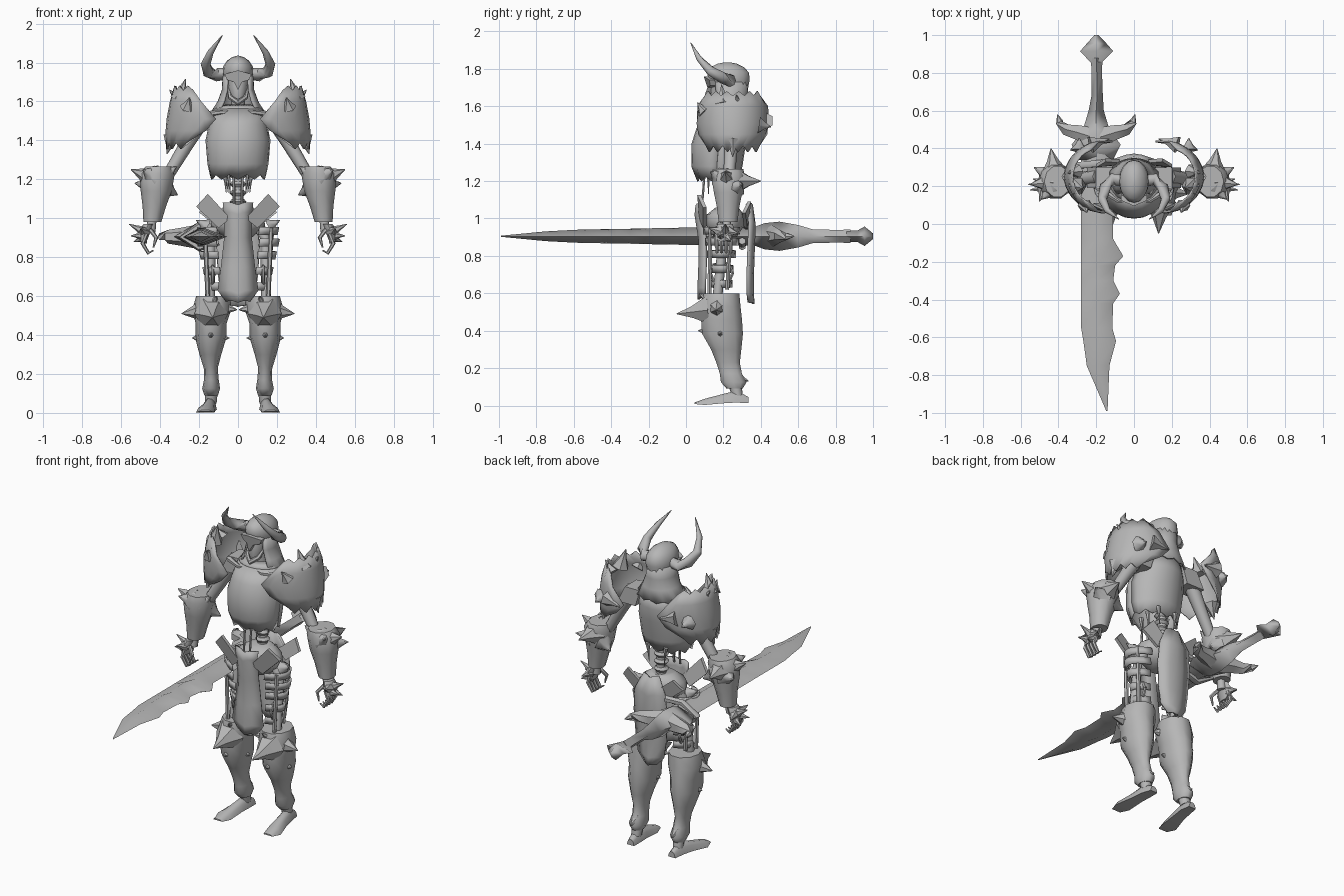
import bpy, bmesh, math
from mathutils import Vector

steel = bpy.data.materials.new("grey_steel")
steel.diffuse_color = (0.47, 0.47, 0.47, 1)


def make(name, verts, faces, thick=0, angle=50):
    me = bpy.data.meshes.new(name)
    me.from_pydata([tuple(v) for v in verts], [], faces)
    bm = bmesh.new()
    bm.from_mesh(me)
    bmesh.ops.recalc_face_normals(bm, faces=bm.faces)
    bm.to_mesh(me)
    bm.free()
    ob = bpy.data.objects.new(name, me)
    bpy.context.collection.objects.link(ob)
    me.materials.append(steel)
    bpy.ops.object.select_all(action='DESELECT')
    ob.select_set(True)
    bpy.context.view_layer.objects.active = ob
    bpy.ops.object.shade_smooth_by_angle(angle=math.radians(angle))
    if thick:
        m = ob.modifiers.new("thickness", 'SOLIDIFY')
        m.thickness = thick
        m.offset = 0
    return ob


def skin(name, rings, closed=True, caps=True, thick=0, angle=50):
    """Bridge a list of equal-length point rings."""
    n = len(rings[0])
    verts = [p for r in rings for p in r]
    faces = [(i*n+j, i*n+(j+1) % n, (i+1)*n+(j+1) % n, (i+1)*n+j)
             for i in range(len(rings)-1) for j in range(n if closed else n-1)]
    if caps and closed:
        faces += [tuple(range(n)), tuple(range((len(rings)-1)*n, len(rings)*n))]
    return make(name, verts, faces, thick, angle)


def loft(name, rows, n=10):
    """Stacked ellipses: z, cx, cy, rx, ry."""
    return skin(name, [[(cx+rx*math.cos(2*math.pi*k/n), cy+ry*math.sin(2*math.pi*k/n), z)
                        for k in range(n)] for z, cx, cy, rx, ry in rows])


def shell(name, rows, a0, a1, n, s=1, jag_first=0, jag_last=0, thick=0.01):
    """Curved open plate around a vertical axis, toothed rims; a row may give its own half span."""
    rings = []
    for i, (z, cx, cy, rx, ry, *span) in enumerate(rows):
        jag = jag_first if i == 0 else jag_last if i == len(rows)-1 else 0
        b0, b1 = (-span[0], span[0]) if span else (a0, a1)
        ring = []
        for k in range(n+1):
            a = math.radians(b0+(b1-b0)*k/n)
            ring.append((s*(cx+rx*math.cos(a)), cy+ry*math.sin(a), z+(jag if k % 2 else 0)))
        rings.append(ring)
    return skin(name, rings, False, False, thick)


def tube(name, path, radii, n=8):
    pts = [Vector(p) for p in path]
    rings = []
    for i, p in enumerate(pts):
        d = (pts[min(i+1, len(pts)-1)]-pts[max(i-1, 0)]).normalized()
        ref = Vector((0, 1, 0)) if abs(d.y) < 0.8 else Vector((0, 0, 1))
        u = d.cross(ref).normalized()
        v = d.cross(u)
        rings.append([p+radii[i]*(u*math.cos(2*math.pi*k/n)+v*math.sin(2*math.pi*k/n)) for k in range(n)])
    return skin(name, rings)


def spike(name, base, tip, r):
    """Thorn with a concave flare at its root."""
    b, t = Vector(base), Vector(tip)
    return tube(name, [b, b.lerp(t, .5), t], [r, r*.42, 0.002], 6)


def panel(name, rows, ridge):
    """Hanging plate with a centre ridge: z, half width, y."""
    return skin(name, [[(-w, y, z), (-w*.4, y+ridge, z), (0, y+ridge*1.3, z - .15*w), (w*.4, y+ridge, z), (w, y, z)]
                       for z, w, y in rows], False, False, 0.014)


def plate(name, pts, depth):
    """Flat outline pushed back along y."""
    return skin(name, [pts, [(x, y+depth, z) for x, y, z in pts]], angle=30)


def blade(name, rows, z=0.905):
    """Diamond sections along y: y, left, right, half height."""
    return skin(name, [[(a, y, z), ((a+b)/2, y, z+h), (b, y, z), ((a+b)/2, y, z-h)] for y, a, b, h in rows], angle=75)


# --- sword
blade("sword_blade", [
    (-.99, -.147, -.14, .003), (-.75, -.25, -.13, .026), (-.62, -.268, -.095, .033), (-.55, -.28, -.115, .036),
    (-.42, -.28, -.11, .038), (-.37, -.28, -.075, .04), (-.3, -.28, -.11, .04), (-.22, -.28, -.1, .042),
    (-.17, -.28, -.057, .043), (-.08, -.28, -.11, .045), (.1, -.28, -.11, .047), (.4, -.28, -.11, .05)])
blade("sword_hilt", [
    (.34, -.29, -.11, .04), (.42, -.33, -.07, .07), (.5, -.27, -.13, .078), (.6, -.24, -.16, .06),
    (.68, -.225, -.165, .036), (.82, -.225, -.17, .034), (.88, -.23, -.165, .036)])
blade("sword_pommel", [(.85, -.225, -.175, .03), (.915, -.285, -.11, .03), (.955, -.25, -.145, .052), (1, -.21, -.19, .015)])
for s in (-1, 1):
    tube("sword_guard", [(-.2+s*x, y, .905) for x, y in ((.02, .46), (.1, .485), (.16, .5), (.195, .54), (.205, .58))],
         [.06, .045, .035, .02, .002], 6)

# --- cuirass, neck and spine
shell("cuirass", [(1.225, 0, .17, .14, .105), (1.28, 0, .165, .152, .132), (1.4, 0, .175, .162, .14),
                  (1.48, 0, .195, .145, .135), (1.56, 0, .215, .125, .1)], 0, 360, 20, jag_first=-.025)
shell("collar", [(1.56, 0, .215, .125, .1), (1.58, 0, .22, .06, .06)], 0, 360, 16)
tube("neck", [(0, .23, 1.5), (0, .22, 1.66)], [.035, .035])
tube("spine", [(0, .23, .98), (0, .24, 1.1), (0, .23, 1.4)], [.035, .026, .03])
for i in range(4):
    loft("vertebra", [(1.07+.045*i, 0, .235, .03, .03), (1.085+.045*i, 0, .235, .044, .04), (1.1+.045*i, 0, .235, .03, .03)], 8)
for s in (-1, 1):
    for x, y in ((.05, .12), (.07, .2), (.06, .28)):
        spike("rib_end", (s*x, y, 1.24), (s*(x-.01), y, 1.13), .014)
    tube("belly_cord", [(s*.022, .1, 1.25), (s*.02, .085, 1.06)], [.007, .007], 6)
    tube("collar_bone", [(0, .13, 1.55), (s*.08, .12, 1.545), (s*.2, .2, 1.53)], [.012, .012, .018], 6)

# --- skull, helmet and horns
loft("skull", [(1.6, 0, .17, .03, .035), (1.63, 0, .175, .04, .05), (1.68, 0, .205, .055, .075),
               (1.74, 0, .225, .068, .09)], 10)
loft("helmet", [(1.69, 0, .24, .072, .09), (1.74, 0, .23, .08, .11), (1.78, 0, .225, .076, .112),
                (1.81, 0, .22, .056, .088), (1.828, 0, .22, .03, .05), (1.835, 0, .22, .006, .012)], 16)
plate("brow_mask", [(-.07, .125, 1.74), (0, .095, 1.76), (.07, .125, 1.74), (.055, .13, 1.71),
                    (.02, .115, 1.7), (0, .1, 1.66), (-.02, .115, 1.7), (-.055, .13, 1.71)], .03)
tube("jaw", [(-.05, .2, 1.67), (-.038, .14, 1.62), (0, .115, 1.595), (.038, .14, 1.62), (.05, .2, 1.67)],
     [.008, .013, .016, .013, .008], 6)
shell("neck_guard", [(1.73, 0, .23, .075, .1), (1.66, 0, .23, .078, .095), (1.6, 0, .235, .1, .1),
                     (1.54, 0, .235, .14, .11)], -45, 225, 16, jag_last=-.015)
for s in (-1, 1):
    tube("horn", [(s*.05, .23, 1.745), (s*.11, .235, 1.737), (s*.153, .195, 1.752), (s*.167, .13, 1.79),
                  (s*.14, .07, 1.855), (s*.08, .025, 1.94)], [.03, .034, .031, .025, .016, .002])

for s in (-1, 1):
    # --- pauldron: curved plate, its front and back edges cut on a slant
    shell("pauldron", [(1.39, .15, .25, .215, .165, 58), (1.45, .15, .25, .217, .18, 86), (1.51, .15, .25, .212, .19, 100),
                       (1.6, .17, .25, .175, .185, 84), (1.655, .185, .25, .14, .15, 72)], 0, 0, 12, s, -.035, .025)
    for b, t, r in (((.3, .2, 1.61), (.27, .19, 1.715), .05), ((.3, .28, 1.6), (.352, .27, 1.66), .04),
                    ((.23, .42, 1.52), (.13, .45, 1.5), .05), ((.29, .39, 1.5), (.29, .455, 1.49), .05),
                    ((.26, .1, 1.57), (.25, .06, 1.62), .04), ((.34, .25, 1.42), (.365, .25, 1.33), .045)):
        spike("pauldron_spike", (s*b[0], b[1], b[2]), (s*t[0], t[1], t[2]), r)
    plate("shoulder_strap", [(s*.1, .19, 1.55), (s*.2, .19, 1.55), (s*.25, .19, 1.45), (s*.13, .19, 1.45)], .11)

    # --- arm and gauntlet
    tube("upper_arm", [(s*.18, .25, 1.52), (s*.27, .24, 1.37), (s*.36, .23, 1.22)], [.045, .036, .03])
    loft("forearm_guard", [(1.265, s*.405, .225, .07, .085), (1.23, s*.415, .225, .09, .095), (1.14, s*.42, .225, .08, .08),
                           (1.06, s*.43, .225, .06, .063), (.98, s*.44, .225, .046, .053)])
    for b, t, r in (((.45, .22, 1.21), (.55, .21, 1.25), .065), ((.42, .27, 1.2), (.44, .4, 1.2), .075),
                    ((.45, .26, 1.17), (.53, .3, 1.18), .065), ((.44, .18, 1.22), (.49, .13, 1.25), .06),
                    ((.38, .2, 1.22), (.315, .19, 1.265), .055), ((.37, .26, 1.15), (.31, .28, 1.12), .06)):
        spike("forearm_spike", (s*b[0], b[1], b[2]), (s*t[0], t[1], t[2]), r)
    tube("wrist", [(s*.44, .22, 1.0), (s*.45, .215, .93)], [.022, .026])
    loft("hand_plate", [(.97, s*.46, .21, .026, .04), (.93, s*.48, .205, .03, .055), (.88, s*.485, .2, .016, .04)], 8)
    for b, t in (((.48, .21, .93), (.56, .21, .97)), ((.48, .19, .91), (.55, .18, .91)), ((.48, .22, .9), (.535, .24, .88)),
                 ((.48, .18, .93), (.5, .12, .95)), ((.48, .23, .93), (.5, .285, .92))):
        spike("hand_spike", (s*b[0], b[1], b[2]), (s*t[0], t[1], t[2]), .032)
    for y in (.165, .19, .215, .24):
        tube("finger", [(s*.47, y, .92), (s*.49, y, .87), (s*.46, y, .82), (s*.435, y, .835)], [.011, .011, .009, .004], 6)
    tube("thumb", [(s*.45, .18, .94), (s*.42, .16, .9), (s*.435, .155, .85)], [.011, .011, .004], 6)

    # --- hips: bones, bands and belt flaps
    tube("thigh_bone", [(s*.09, .22, .98), (s*.14, .2, .9), (s*.145, .165, .55)], [.035, .026, .026])
    tube("band_strut", [(s*.17, .13, .95), (s*.155, .125, .58)], [.012, .012], 6)
    tube("band_strut", [(s*.175, .24, .95), (s*.15, .22, .62)], [.012, .012], 6)
    for z, rx, ry in ((.65, .165, .065), (.73, .178, .07), (.81, .195, .085), (.875, .21, .1), (.935, .207, .11)):
        shell("hip_band", [(z+.02, 0, .19, rx, ry), (z-.02, 0, .19, rx-.008, ry)], -58, 58, 8, s)
    tube("hip_ring", [(s*.13, .19+.06*math.cos(a*.7854), .71+.06*math.sin(a*.7854)) for a in range(9)], [.009]*9, 6)
    plate("belt_flap", [(s*.04, .07, 1.0), (s*.155, .06, 1.125), (s*.215, .09, 1.06), (s*.1, .09, .95)], .02)
    plate("rear_belt_flap", [(s*.04, .32, 1.0), (s*.15, .33, 1.09), (s*.2, .3, 1.03), (s*.1, .31, .95)], .018)
    spike("hip_spike", (s*.16, .2, .96), (s*.215, .19, .99), .04)

    # --- leg armour and foot
    loft("leg_armour", [(.6, s*.127, .19, .088, .1), (.53, s*.135, .185, .1, .112), (.46, s*.138, .19, .08, .115),
                        (.385, s*.14, .195, .08, .115), (.3, s*.142, .215, .056, .085), (.23, s*.14, .225, .036, .066),
                        (.17, s*.137, .24, .038, .062), (.125, s*.138, .255, .046, .072), (.09, s*.138, .26, .035, .045)])
    for b, t, r in (((.17, .17, .525), (.29, .16, .51), .075), ((.1, .17, .54), (.005, .15, .53), .06),
                    ((.137, .12, .51), (.13, -.05, .49), .088), ((.13, .14, .55), (.11, .07, .6), .05),
                    ((.17, .19, .385), (.235, .18, .385), .05), ((.11, .19, .385), (.045, .18, .385), .045),
                    ((.14, .13, .4), (.14, .065, .4), .05), ((.137, .28, .15), (.137, .335, .13), .035)):
        spike("leg_spike", (s*b[0], b[1], b[2]), (s*t[0], t[1], t[2]), r)
    tube("ankle", [(s*.137, .26, .12), (s*.14, .275, .05)], [.034, .03])
    skin("foot", [[(s*(cx-w), y, z0), (s*(cx-w*.75), y, (z0+2*h)/3), (s*(cx-w*.3), y, h), (s*(cx+w*.3), y, h),
                   (s*(cx+w*.75), y, (z0+2*h)/3), (s*(cx+w), y, z0)]
                  for y, cx, w, z0, h in ((.045, .168, .03, .008, .016), (.1, .168, .048, .003, .036), (.2, .152, .036, .012, .062),
                                          (.27, .143, .034, .016, .08), (.335, .138, .024, .012, .045))], angle=60)

# --- pelvis, front and back aprons, sword strap
loft("pelvis", [(.9, 0, .21, .07, .06), (.96, 0, .21, .14, .1), (1.02, 0, .21, .13, .1), (1.06, 0, .22, .07, .06)], 12)
panel("front_apron", [(1.08, .075, .09), (1.03, .07, .085), (.9, .068, .105), (.75, .085, .105), (.63, .102, .1), (.575, .06, .1)], -.025)
panel("back_apron", [(1.08, .05, .325), (.98, .1, .34), (.85, .11, .335), (.7, .1, .33), (.6, .085, .33), (.55, .04, .335)], .02)
tube("sword_strap", [(.02, .33, 1.0), (-.1, .33, .96), (-.2, .32, .96), (-.29, .31, .9), (-.2, .3, .85), (-.1, .3, .88)],
     [.02]*6, 6)
